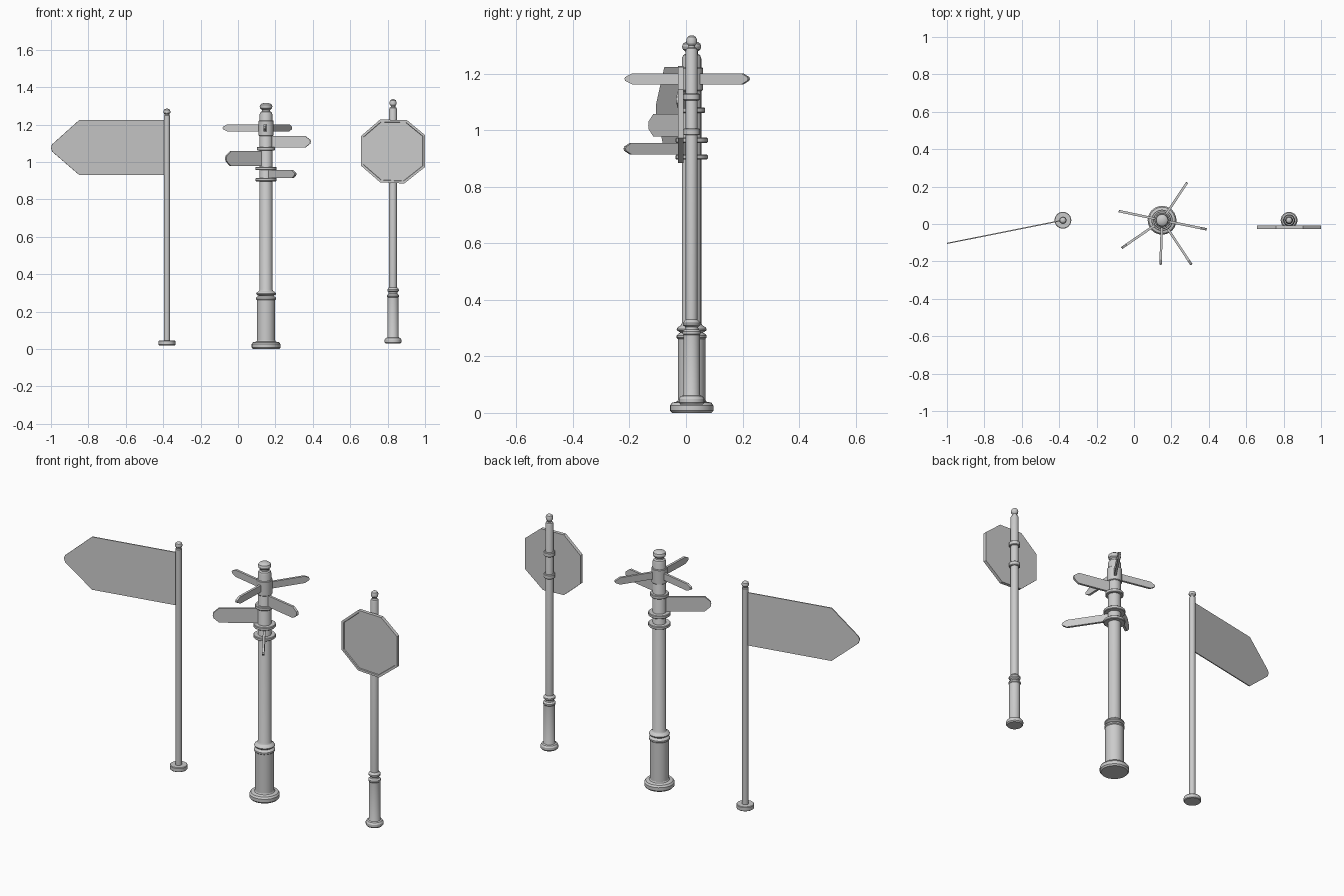
import bpy, bmesh, math
from mathutils import Matrix, Vector

Y0 = 0.02  # common depth of the three posts


def finish(name, bm, loc, rot=0.0):
    bmesh.ops.recalc_face_normals(bm, faces=bm.faces[:])
    me = bpy.data.meshes.new(name)
    bm.to_mesh(me)
    bm.free()
    ob = bpy.data.objects.new(name, me)
    bpy.context.collection.objects.link(ob)
    ob.location = loc
    ob.rotation_euler.z = rot
    return ob


def lathe(name, profile, x, sides=24):
    """Closed turned solid from (radius, z) points."""
    bm = bmesh.new()
    rings = []
    for r, z in profile:
        rings.append([bm.verts.new((r * math.cos(2 * math.pi * i / sides),
                                    r * math.sin(2 * math.pi * i / sides), z))
                      for i in range(sides)])
    for a, b in zip(rings, rings[1:]):
        for i in range(sides):
            j = (i + 1) % sides
            bm.faces.new((a[i], a[j], b[j], b[i]))
    bm.faces.new(rings[0])
    bm.faces.new(rings[-1])
    ob = finish(name, bm, (x, Y0, 0))
    bpy.ops.object.select_all(action='DESELECT')
    bpy.context.view_layer.objects.active = ob
    ob.select_set(True)
    bpy.ops.object.shade_smooth_by_angle(angle=math.radians(30))
    return ob


def collar(name, x, z0, z1, r):
    c = 0.003
    return lathe(name, [(r - c, z0), (r, z0 + c), (r, z1 - c), (r - c, z1)], x)


def plate(name, outline, thick, loc, rot=0.0, rim=0.0):
    """Flat board: (x, z) outline extruded along y, optional recessed front."""
    bm = bmesh.new()
    front = [bm.verts.new((x, -thick / 2, z)) for x, z in outline]
    back = [bm.verts.new((x, thick / 2, z)) for x, z in outline]
    face = bm.faces.new(front)
    bm.faces.new(back[::-1])
    n = len(outline)
    for i in range(n):
        j = (i + 1) % n
        bm.faces.new((front[i], back[i], back[j], front[j]))
    bmesh.ops.recalc_face_normals(bm, faces=bm.faces[:])
    if rim:
        bmesh.ops.inset_region(bm, faces=[face], thickness=rim)
        ring = bmesh.ops.inset_region(bm, faces=[face], thickness=0.002)
        for v in face.verts:
            v.co.y += 0.005
    return finish(name, bm, loc, rot)


# --- Left: large arrow panel on a slim pole ---
LX = -0.38
lathe("arrow_sign_foot", [(0.042, 0.02), (0.045, 0.023), (0.045, 0.042), (0.042, 0.045)], LX)
lathe("arrow_sign_pole", [(0.0165, 0.04), (0.0165, 1.248), (0.013, 1.251), (0.013, 1.256),
                          (0.018, 1.262), (0.019, 1.270), (0.016, 1.279),
                          (0.009, 1.284), (0.003, 1.285)], LX)
plate("arrow_sign_panel",
      [(0, 0.93), (0.477, 0.93), (0.625, 1.055), (0.633, 1.078), (0.625, 1.095),
       (0.477, 1.225), (0, 1.225)],
      0.006, (LX, Y0, 0), math.radians(191.3))

# --- Middle: ornate fingerpost ---
MX = 0.15
lathe("fingerpost_column",
      [(0.070, 0.0), (0.077, 0.008), (0.077, 0.026), (0.070, 0.036), (0.052, 0.040),
       (0.049, 0.045), (0.049, 0.262), (0.053, 0.266), (0.053, 0.274), (0.046, 0.281),
       (0.040, 0.284), (0.052, 0.292), (0.053, 0.297), (0.049, 0.303), (0.038, 0.310),
       (0.034, 0.318), (0.034, 1.255), (0.030, 1.266), (0.022, 1.271), (0.022, 1.279),
       (0.031, 1.286), (0.034, 1.296), (0.031, 1.306), (0.022, 1.313), (0.006, 1.316)], MX)
for i, (z0, z1, r) in enumerate([(0.897, 0.914, 0.057), (0.956, 0.974, 0.057),
                                 (1.062, 1.081, 0.048), (1.140, 1.222, 0.040)]):
    collar(f"fingerpost_collar_{i + 1}", MX, z0, z1, r)

# direction blades: angle in degrees, reach, centre height, half height
blades = [(56.5, 0.243, 1.182, 0.019), (168, 0.237, 1.182, 0.019),
          (268, 0.238, 1.182, 0.019), (-11.5, 0.243, 1.108, 0.031),
          (214.5, 0.262, 1.018, 0.040), (-56.5, 0.285, 0.935, 0.021)]
for i, (ang, reach, z, h) in enumerate(blades):
    tip = 0.022 + 0.25 * h
    plate(f"fingerpost_blade_{i + 1}",
          [(0.01, -h), (reach - tip, -h), (reach - 0.003, -h * 0.35),
           (reach, 0), (reach - 0.003, h * 0.35), (reach - tip, h), (0.01, h)],
          0.013, (MX, Y0, z), math.radians(ang))

# --- Right: octagonal sign on a turned pole ---
RX = 0.829
lathe("octagon_sign_pole",
      [(0.040, 0.03), (0.045, 0.036), (0.045, 0.050), (0.039, 0.059), (0.031, 0.062),
       (0.029, 0.066), (0.029, 0.276), (0.032, 0.280), (0.032, 0.288), (0.024, 0.296),
       (0.023, 0.304), (0.031, 0.311), (0.031, 0.319), (0.024, 0.327), (0.021, 0.330),
       (0.021, 1.282), (0.018, 1.290), (0.012, 1.294), (0.012, 1.300), (0.018, 1.308),
       (0.019, 1.320), (0.015, 1.330), (0.008, 1.335), (0.003, 1.336)], RX)
plate("octagon_sign_panel",
      [(-0.069, -0.165), (0.060, -0.171), (0.171, -0.083), (0.171, 0.088),
       (0.074, 0.168), (-0.069, 0.171), (-0.171, 0.083), (-0.171, -0.076)],
      0.019, (RX, -0.018, 1.056), 0.0, rim=0.013)
for i, z in enumerate((0.995, 1.118)):
    collar(f"octagon_sign_clamp_{i + 1}", RX, z - 0.012, z + 0.012, 0.029)
